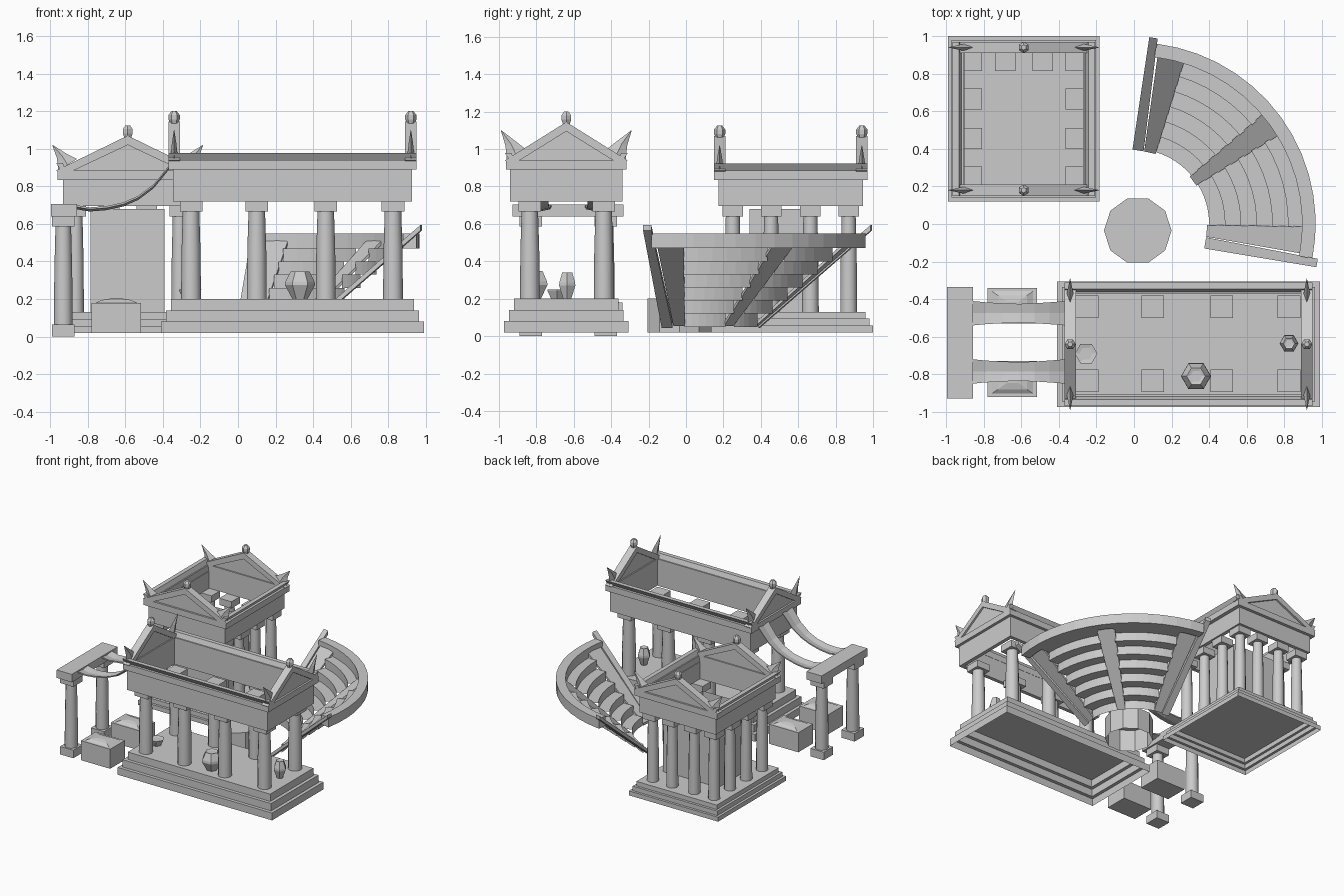
import bpy, bmesh
from math import sin, cos, pi, radians
from mathutils import Matrix, Vector

if "Cube" in bpy.data.objects:
    bpy.data.objects.remove(bpy.data.objects["Cube"])

def make(name, verts, faces, M=Matrix(), smooth=False):
    bm = bmesh.new()
    vs = [bm.verts.new(M @ Vector(v)) for v in verts]
    for f in faces:
        bm.faces.new([vs[i] for i in f]).smooth = smooth
    bmesh.ops.recalc_face_normals(bm, faces=bm.faces)
    me = bpy.data.meshes.new(name)
    bm.to_mesh(me)
    bm.free()
    ob = bpy.data.objects.new(name, me)
    bpy.context.collection.objects.link(ob)
    return ob

def loft(name, rings, M=Matrix(), caps="both", closed=True, smooth=False):
    n = len(rings[0])
    vs = [p for r in rings for p in r]
    fs = [(k*n+i, k*n+(i+1) % n, (k+1)*n+(i+1) % n, (k+1)*n+i)
          for k in range(len(rings)-1) for i in range(n if closed else n-1)]
    if caps == "both":
        fs.append(tuple(range(n)))
    if caps in ("both", "end"):
        fs.append(tuple(range((len(rings)-1)*n, len(rings)*n)))
    return make(name, vs, fs, M, smooth)

def rect(x0, x1, y0, y1, z):
    return [(x0, y0, z), (x1, y0, z), (x1, y1, z), (x0, y1, z)]

def box(name, x0, x1, y0, y1, z0, z1, M=Matrix(), caps="both"):
    return loft(name, [rect(x0, x1, y0, y1, z) for z in (z0, z1)], M, caps)

def lathe(name, prof, n, x, y, M=Matrix(), caps="both", smooth=False):
    return loft(name, [[(x+r*cos(2*pi*i/n), y+r*sin(2*pi*i/n), z) for i in range(n)] for r, z in prof],
                M, caps, smooth=smooth)

def wall_ring(name, hx, hy, t, z0, z1, M):
    loft(name, [rect(-hx+d, hx-d, -hy+d, hy-d, z)
                for d, z in ((0, z0), (0, z1), (t, z1), (t, z0), (0, z0))], M, caps="none")

def prism(name, pts, x0, x1, M):
    return loft(name, [[(x, y, z) for y, z in pts] for x in (x0, x1)], M)

def column(x, y, z0, z1, r, cap, ch, M=Matrix()):
    lathe("column", [(r, z0), (r*.95, (z0+z1)/2), (r*.83, z1-ch)], 12, x, y, M, caps="none", smooth=True)
    box("capital", x-cap, x+cap, y-cap, y+cap, z1-ch, z1, M)

def temple(M, base, step, ent, corn, z_ent, z_corn, apex, z0, z1, horn):
    # stepped base, open underneath
    rings = []
    for i in range(3):
        d = step*i
        for k in (i, i+1):
            rings.append(rect(-base[0]+d, base[0]-d, -base[1]+d, base[1]-d, z0+(z1-z0)*k/3))
    loft("stepped_base", rings, M, caps="end")
    # hollow entablature and cornice
    wall_ring("entablature", *ent, .03, z_ent, z_corn, M)
    ct = z_corn+.05
    wall_ring("cornice", *corn, .055, z_corn, ct, M)
    hx, hy = corn
    for k in (-1, 1):
        # flared gutter on the long side
        prism("gutter", [(k*(hy-.02), ct), (k*(hy+.005), ct+.038), (k*(hy-.03), ct+.038), (k*(hy-.045), ct)], -hx, hx, M)
        # gable end
        a, b = sorted((k*hx, k*(hx-.06)))
        e = hy+.005
        prism("raking_cornice", [(-e+.03, ct-.03), (-e, ct), (0, apex), (e, ct), (e-.03, ct-.03), (0, apex-.05)], a, b, M)
        prism("tympanum", [(-hy+.03, ct-.01), (0, apex-.03), (hy-.03, ct-.01)], a+.015, b-.015, M)
        xc = k*(hx-.03)
        lathe("finial", [(.014, apex-.03), (.03, apex+.012), (.03, apex+.035), (.014, apex+.055)], 6, xc, 0, M)
        for j in (-1, 1):
            y = j*(hy-.01)
            zb = ct+.01
            loft("corner_horn", [
                [(xc+sx*w, y+j*dy, zb+dz) for sx, dy, dz in (
                    (0, o, zo), (1, (o+i)/2, (zo+zi)/2), (0, i, zi), (-1, (o+i)/2, (zo+zi)/2))]
                for w, o, zo, i, zi in ((.018, .005, -.01, -.095, .05), (.012, .012, horn*.45, -.045, horn*.6),
                                        (.001, .037, horn, .034, horn))], M)

# long front temple
MA = Matrix.Translation((.29, -.64, 0))
temple(MA, (.7, .333), .027, (.637, .30), (.66, .323), .72, .89, 1.145, .02, .20, .15)
for x in (-.25, .10, .467, .825):
    for y in (-.44, -.835):
        column(x, y, .20, .72, .053, .06, .055)

# back temple, gables to front and rear
MB = Matrix.Translation((-.587, .56, 0)) @ Matrix.Rotation(pi/2, 4, 'Z')
temple(MB, (.44, .404), .02, (.385, .345), (.41, .375), .695, .835, 1.07, .02, .13, .125)
cols = {(x, y) for x in (-.865, -.31) for y in (.25, .455, .665, .87)} | {(-.685, .87), (-.485, .87)}
for x, y in sorted(cols):
    column(x, y, .13, .695, .045, .055, .055)
# inner chamber walls without a ceiling
box("inner_chamber", -.785, -.39, .34, .70, .13, .68, caps="none")
make("chamber_door", [(-.71, .337, .13), (-.455, .337, .13), (-.455, .337, .59), (-.71, .337, .59)], [(0, 1, 2, 3)])

# gate on the left
for y in (-.83, -.43):
    column(-.93, y, .06, .64, .05, .06, .055)
    box("gate_foot", -.99, -.87, y-.06, y+.06, 0, .065)
box("gate_beam", -.995, -.857, -.928, -.335, .64, .705)

# sagging cloth strips between gate and temple
path = [(-.86, .69), (-.79, .678), (-.70, .685), (-.61, .705), (-.53, .74), (-.45, .80), (-.36, .91)]
for yc in (-.475, -.785):
    rings = []
    for i, (x, z) in enumerate(path):
        w = .05+.015*abs(i/3-1)**1.5
        rings.append([(x, yc-w, z), (x, yc, z-.012), (x, yc+w, z), (x, yc+w, z+.01), (x, yc, z), (x, yc-w, z+.01)])
    loft("cloth_strip", rings)

# crates with filled tops
for y in (-.825, -.435):
    box("crate", -.78, -.515, y-.095, y+.095, .02, .18)
    loft("crate_fill", [rect(-.647-.12*f, -.647+.12*f, y-.085*f, y+.085*f, z)
                        for f, z in ((1, .175), (.65, .195), (.25, .203))])

# vases: a wide one, a slim one and a broken stump
tall = [(.5, 0), (1, .5), (.97, .62), (.62, 1), (.4, .97)]
stump = [(.6, 0), (.95, .8), (1, 1), (.6, .9)]
for x, y, r, h, prof in ((.33, -.81, .08, .148, tall), (.825, -.635, .05, .14, tall), (-.255, -.69, .06, .05, stump)):
    lathe("vase", [(r*a, .2+h*b) for a, b in prof], 6, x, y)

# round platform in the orchestra, open underneath
lathe("round_platform", [(.18, .02), (.18, .2), (.14, .2)], 10, .02, -.035, caps="end")

# theatre: stepped seating between the stairs, swept around the axis
def sweep(name, prof, a0, a1, n, closed):
    loft(name, [[(r*cos(a), r*sin(a), z) for r, z in prof]
                for a in [radians(a0+(a1-a0)*i/n) for i in range(n+1)]],
         caps="both" if closed else "none", closed=closed)

tiers = []
for i in range(6):
    tiers += [(.40+.084*i, .05+.07*i), (.40+.084*i, .12+.07*i)]
tiers.append((.904, .47))
for a in (-1, 40):
    sweep("seating_tiers", tiers, a, a+33, 6, False)
sweep("rim_wall", [(.895, .47), (.967, .47), (.967, .55), (.895, .55)], -11, 83, 14, True)

# sloped stairways between parapets
def slope(r):
    return .07+.86*(r-.385)

for a0, a1 in ((-10, -.8), (31.5, 40.5), (72.8, 82)):
    loft("stairway", [[(r*cos(radians(a)), r*sin(radians(a)), slope(r)-d)
                       for a, d in ((a0, .02), (a1, .02), (a1, 0), (a0, 0))] for r in (.39, .91)])
for k, ang in ((-1, -9), (1, 81)):
    M = Matrix.Rotation(radians(ang), 4, 'Z')
    loft("end_parapet", [[(r, k*w0, slope(r)-.03), (r, k*w1, slope(r)-.03), (r, k*w1, slope(r)), (r, k*w0, slope(r))]
                         for r, w0, w1 in ((.39, .01, .07), (.995, .03, .075))], M)
